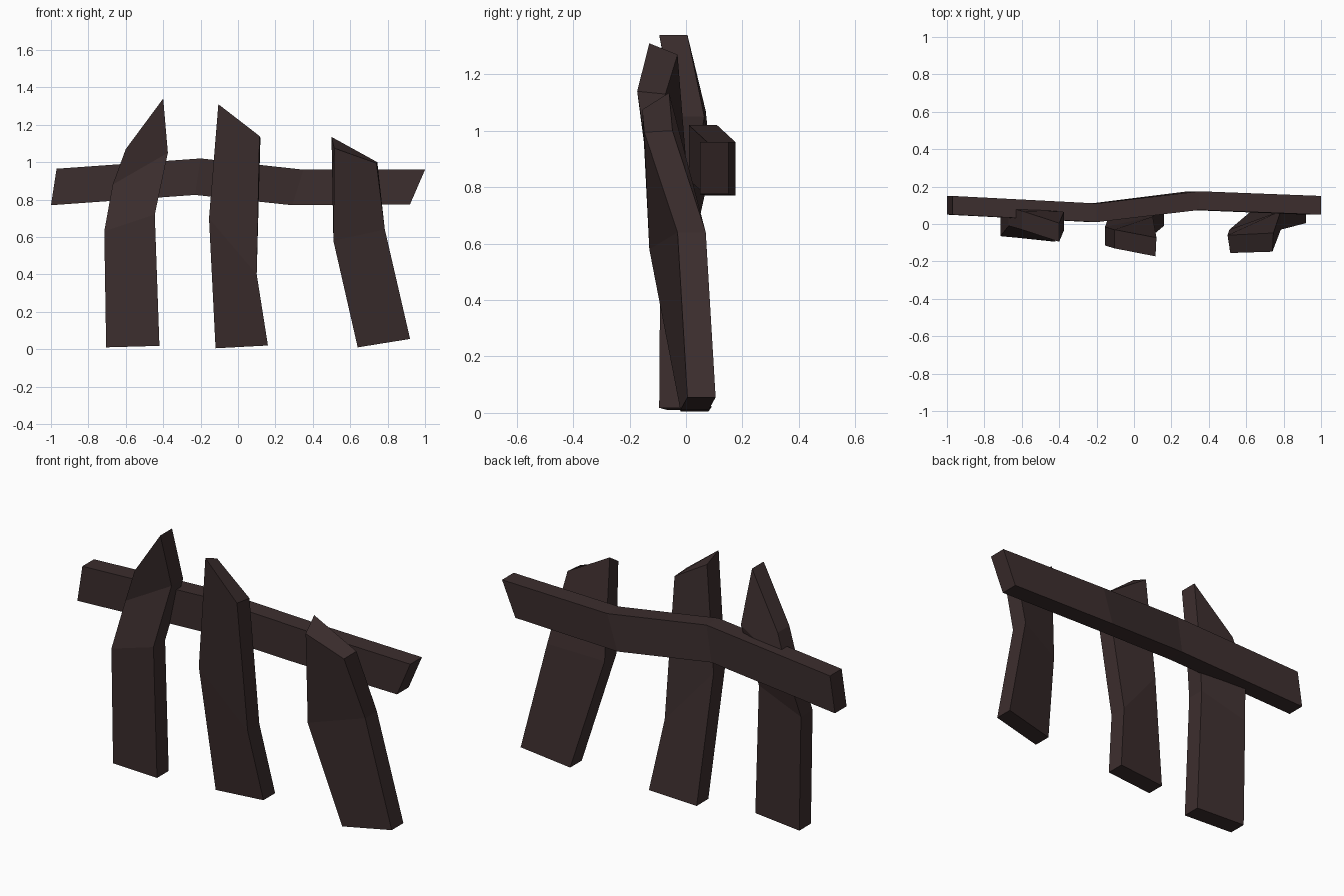
import bpy
import bmesh
from mathutils import Vector

cube = bpy.data.objects.get("Cube")
if cube:
    bpy.data.objects.remove(cube, do_unlink=True)

# One dark weathered wood colour
wood = bpy.data.materials.new("dark_brown_wood")
wood.use_nodes = True
colour = (0.045, 0.027, 0.027, 1)
wood.diffuse_color = colour
wood.node_tree.nodes["Principled BSDF"].inputs["Base Color"].default_value = colour
wood.node_tree.nodes["Principled BSDF"].inputs["Roughness"].default_value = 0.9


def crooked_beam(name, sections, back=(0, 0.1, 0), end_back=None):
    """Join front edge pairs into a four-sided beam; back is its thickness."""
    bm = bmesh.new()
    rings = []
    for i, (a, b) in enumerate(sections):
        shift = end_back if end_back and i == len(sections) - 1 else (back, back)
        a, b = Vector(a), Vector(b)
        ring = (a, b, b + Vector(shift[1]), a + Vector(shift[0]))
        rings.append([bm.verts.new(p) for p in ring])
    for low, high in zip(rings, rings[1:]):
        for i in range(4):
            j = (i + 1) % 4
            bm.faces.new((low[i], low[j], high[j], high[i]))
    bm.faces.new(rings[0][::-1])
    bm.faces.new(rings[-1])
    bmesh.ops.recalc_face_normals(bm, faces=bm.faces)
    mesh = bpy.data.meshes.new(name)
    bm.to_mesh(mesh)
    bm.free()
    mesh.materials.append(wood)
    obj = bpy.data.objects.new(name, mesh)
    bpy.context.collection.objects.link(obj)


# Horizontal rail, bottom and top front edges from end to end
crooked_beam("rail", [
    ((-1, 0.05, 0.77), (-0.97, 0.05, 0.965)),
    ((-0.23, 0.01, 0.825), (-0.2, 0.01, 1.02)),
    ((0.29, 0.075, 0.77), (0.35, 0.075, 0.96)),
    ((0.92, 0.05, 0.775), (1, 0.05, 0.96)),
])

# Upright planks, left and right front edges from the ground up
crooked_beam("right_plank", [
    ((-0.705, -0.065, 0.01), (-0.42, -0.095, 0.018)),
    ((-0.715, -0.065, 0.63), (-0.445, -0.09, 0.72)),
    ((-0.67, -0.01, 0.88), (-0.375, -0.035, 1.05)),
    ((-0.6, -0.03, 1.07), (-0.4, -0.095, 1.34)),
])
crooked_beam("middle_plank", [
    ((-0.12, -0.02, 0.005), (0.16, -0.01, 0.02)),
    ((-0.155, -0.115, 0.7), (0.1, -0.06, 0.4)),
    ((-0.105, -0.13, 1.31), (0.115, -0.173, 1.14)),
], end_back=((0, 0.1, -0.04), (0.005, 0.1, -0.01)))
crooked_beam("left_plank", [
    ((0.64, -0.02, 0.01), (0.92, 0.005, 0.055)),
    ((0.51, -0.13, 0.58), (0.785, -0.03, 0.64)),
    ((0.515, -0.155, 1.075), (0.74, -0.148, 0.995)),
], end_back=((-0.015, 0.095, 0.06), (0.005, 0.1, 0.005)))
